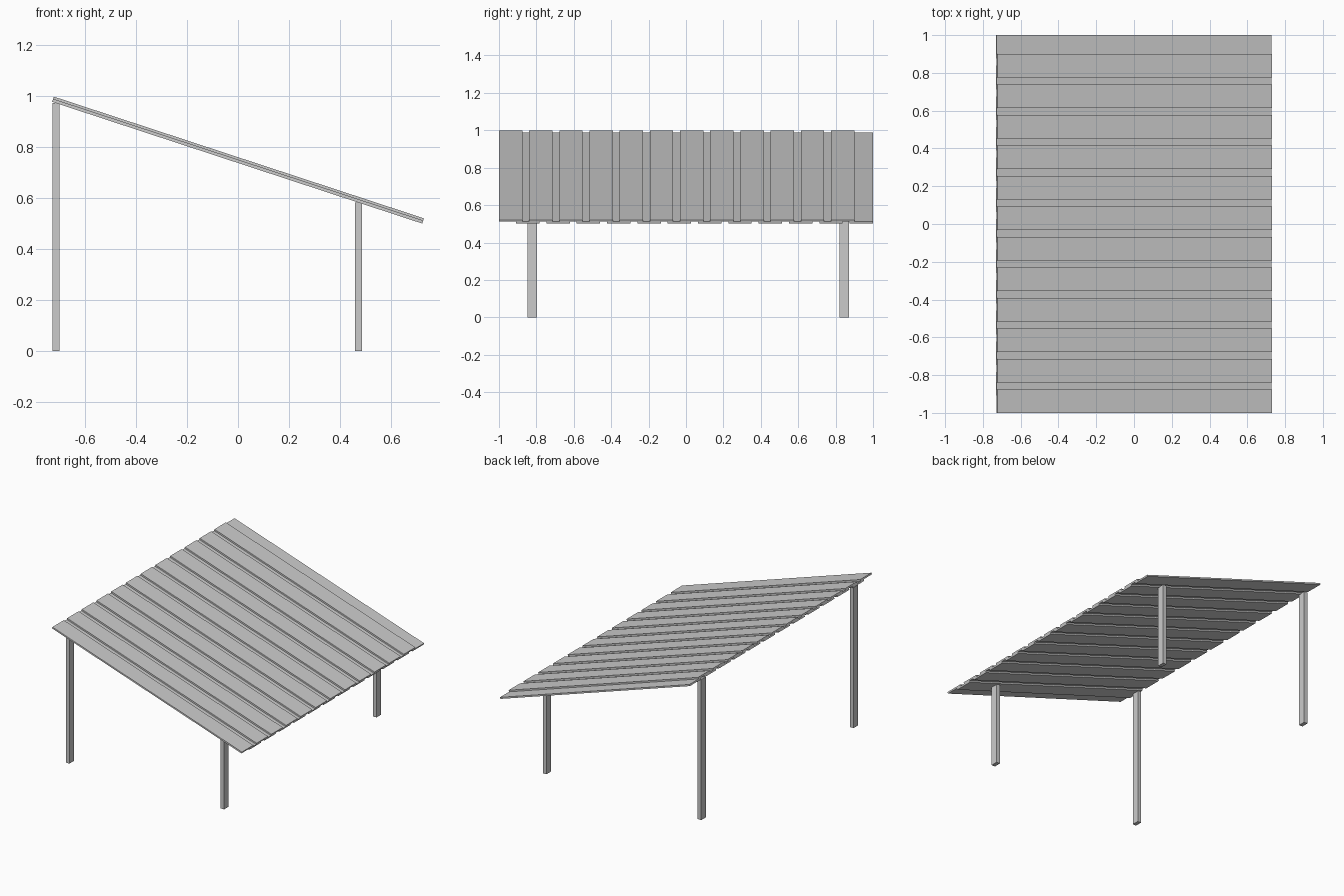
import bpy
import math
from mathutils import Matrix, Vector

cube = bpy.data.objects.get("Cube")
if cube:
    bpy.data.objects.remove(cube, do_unlink=True)

GREY = (0.6, 0.6, 0.6, 1.0)
grey = bpy.data.materials.new("plain grey")
grey.use_nodes = True
grey.diffuse_color = GREY
grey.node_tree.nodes["Principled BSDF"].inputs["Base Color"].default_value = GREY

SLOPE = math.radians(18.2)
ROOF_CENTRE = Vector((0, 0, 0.75))
LENGTH, BOARD, THICK = 1.53, 0.125, 0.0108
COUNT = 12


def box(name, size, matrix):
    """Flat-faced box with its dimensions baked into the mesh."""
    bpy.ops.mesh.primitive_cube_add(size=1)
    ob = bpy.context.object
    ob.name = name
    ob.data.transform(Matrix.Diagonal((*size, 1)))
    ob.matrix_world = matrix
    ob.data.materials.append(grey)
    return ob


# Sloping roof: spaced upper boards, with lower boards covering the gaps
roof = Matrix.Translation(ROOF_CENTRE) @ Matrix.Rotation(SLOPE, 4, 'Y')
layers = (("upper_board", -0.9375, 0.8375, 1), ("lower_board", -0.846, 0.9375, -1))
for name, first, last, side in layers:
    for i in range(COUNT):
        y = first + (last - first) * i / (COUNT - 1)
        offset = Matrix.Translation((0, y, side * THICK / 2))
        box(f"{name}_{i + 1}", (LENGTH, BOARD, THICK), roof @ offset)

# Upright posts: a tall pair at the high edge, a short pair near the low edge
for name, x in (("tall_post", -0.714), ("short_post", 0.473)):
    top = ROOF_CENTRE.z - x * math.tan(SLOPE) - THICK
    for end, y in (("front", -0.822), ("back", 0.847)):
        box(f"{name}_{end}", (0.027, 0.05, top), Matrix.Translation((x, y, top / 2)))
